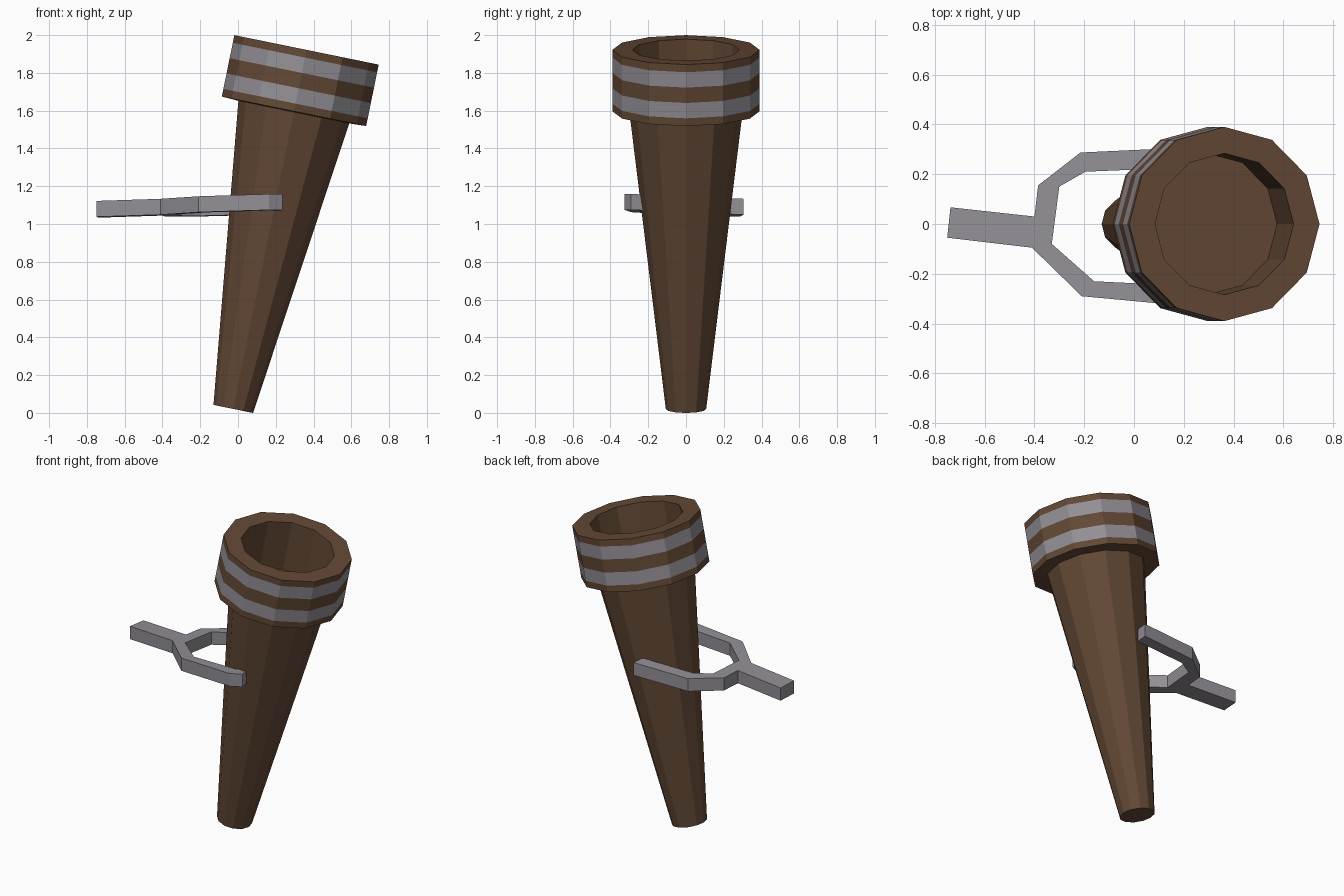
import bpy, bmesh, math
from mathutils import Matrix

if "Cube" in bpy.data.objects:
    bpy.data.objects.remove(bpy.data.objects["Cube"])

SIDES = 12
TILT = math.radians(11.53)
LENGTH = 1.94        # along the tilted axis
RING_H = 0.332


def material(name, rgb):
    m = bpy.data.materials.new(name)
    m.diffuse_color = (*rgb, 1.0)
    m.use_nodes = True
    m.node_tree.nodes["Principled BSDF"].inputs["Base Color"].default_value = m.diffuse_color
    return m


wood = material("brown wood", (0.125, 0.066, 0.036))
iron = material("grey iron", (0.29, 0.275, 0.305))


def add_object(name, bm, mats):
    bmesh.ops.recalc_face_normals(bm, faces=bm.faces[:])
    me = bpy.data.meshes.new(name)
    bm.to_mesh(me)
    bm.free()
    for m in mats:
        me.materials.append(m)
    ob = bpy.data.objects.new(name, me)
    bpy.context.collection.objects.link(ob)
    return ob


def lathe(name, profile, mats, striped=(), closed=False):
    """Spin a (radius, height) profile; segments listed in striped use material 1."""
    bm = bmesh.new()
    rings = [[bm.verts.new((r * math.cos(2 * math.pi * i / SIDES),
                            r * math.sin(2 * math.pi * i / SIDES), z))
              for i in range(SIDES)] for r, z in profile]
    for k in range(len(rings) - 1 + closed):
        a, b = rings[k], rings[(k + 1) % len(rings)]
        for i in range(SIDES):
            j = (i + 1) % SIDES
            f = bm.faces.new((a[i], a[j], b[j], b[i]))
            f.material_index = 1 if k in striped else 0
    if not closed:
        bm.faces.new(rings[0])
        bm.faces.new(rings[-1])
    ob = add_object(name, bm, mats)
    ob.matrix_world = Matrix.Translation((-0.025, 0, 0.021)) @ Matrix.Rotation(TILT, 4, 'Y')
    return ob


# Tapered shaft; its top is the floor of the cup
base = LENGTH - RING_H
lathe("torch_shaft", [(0.107, 0), (0.30, base)], [wood])

# Hollow head collar with two iron bands
collar = [(0.39, base + RING_H * t) for t in (0, 1/8, 3/8, 5/8, 7/8, 1)]
collar += [(0.284, LENGTH), (0.284, base - 0.005)]
lathe("torch_head", collar, [wood, iron], striped=(1, 3), closed=True)

# Forked wall bracket: outline extruded along a slightly tilted plane
outline = [(-0.75, -0.055), (-0.41, -0.095), (-0.21, -0.29), (0.165, -0.325),
           (0.235, -0.29), (0.22, -0.21), (0.15, -0.245), (-0.16, -0.23),
           (-0.33, -0.08), (-0.30, 0.15), (-0.195, 0.21), (0.16, 0.225),
           (0.17, 0.305), (-0.215, 0.287), (-0.385, 0.155), (-0.40, 0.03),
           (-0.737, 0.067)]
bm = bmesh.new()
bottom = [bm.verts.new((x, y, 1.099 + 0.028 * x - 0.04 * y - 0.042)) for x, y in outline]
face = bm.faces.new(bottom)
ext = bmesh.ops.extrude_face_region(bm, geom=[face], use_keep_orig=True)
bmesh.ops.translate(bm, vec=(0, 0, 0.084),
                    verts=[g for g in ext["geom"] if isinstance(g, bmesh.types.BMVert)])
add_object("wall_bracket", bm, [iron])
